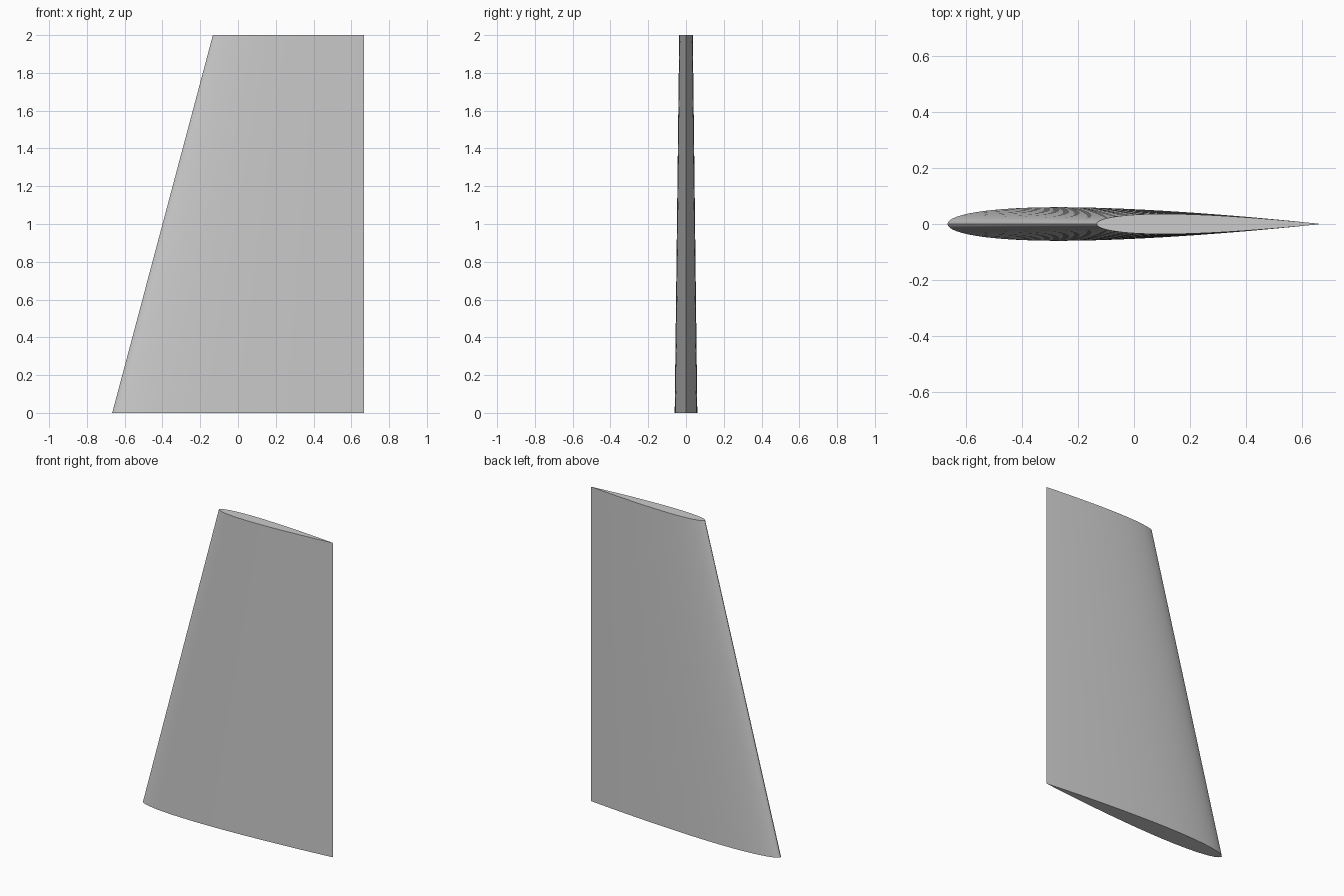
import bpy, bmesh, math

cube = bpy.data.objects.get("Cube")
if cube:
    bpy.data.objects.remove(cube, do_unlink=True)

HEIGHT = 2.0
TRAILING_X = 0.667
ROOT_CHORD, TIP_CHORD = 1.333, 0.8
THICKNESS = 0.09
STEPS = 40  # segments along each side of the section


def half_thickness(t):
    """Symmetric wing section with a closed trailing edge, for unit chord."""
    return 5 * THICKNESS * (0.2969 * math.sqrt(t) - 0.126 * t - 0.3516 * t**2
                            + 0.2843 * t**3 - 0.1036 * t**4)


def section(bm, chord, z):
    """One closed outline, counter-clockwise from the trailing edge."""
    ring = []
    for i in range(2 * STEPS):
        a = math.pi * i / STEPS
        t = (1 + math.cos(a)) / 2
        side = 0 if i == 0 else (1 if i <= STEPS else -1)
        x = TRAILING_X - chord * (1 - t)
        ring.append(bm.verts.new((x, side * chord * half_thickness(t), z)))
    return ring


grey = bpy.data.materials.new("light grey")
grey.use_nodes = True
colour = (0.6, 0.6, 0.6, 1)
grey.diffuse_color = colour
grey.node_tree.nodes["Principled BSDF"].inputs["Base Color"].default_value = colour

# Tapered fin: loft between root and tip sections, with flat end caps
bm = bmesh.new()
root = section(bm, ROOT_CHORD, 0)
tip = section(bm, TIP_CHORD, HEIGHT)
for i in range(len(root)):
    j = (i + 1) % len(root)
    bm.faces.new((root[i], root[j], tip[j], tip[i]))
bm.faces.new(root[::-1])
bm.faces.new(tip)
bmesh.ops.recalc_face_normals(bm, faces=bm.faces)
mesh = bpy.data.meshes.new("tapered_fin")
bm.to_mesh(mesh)
bm.free()
mesh.materials.append(grey)
fin = bpy.data.objects.new("tapered_fin", mesh)
bpy.context.collection.objects.link(fin)

# Smooth skin with crisp cap edges and trailing edge
bpy.context.view_layer.objects.active = fin
fin.select_set(True)
bpy.ops.object.shade_smooth_by_angle(angle=math.radians(30))
